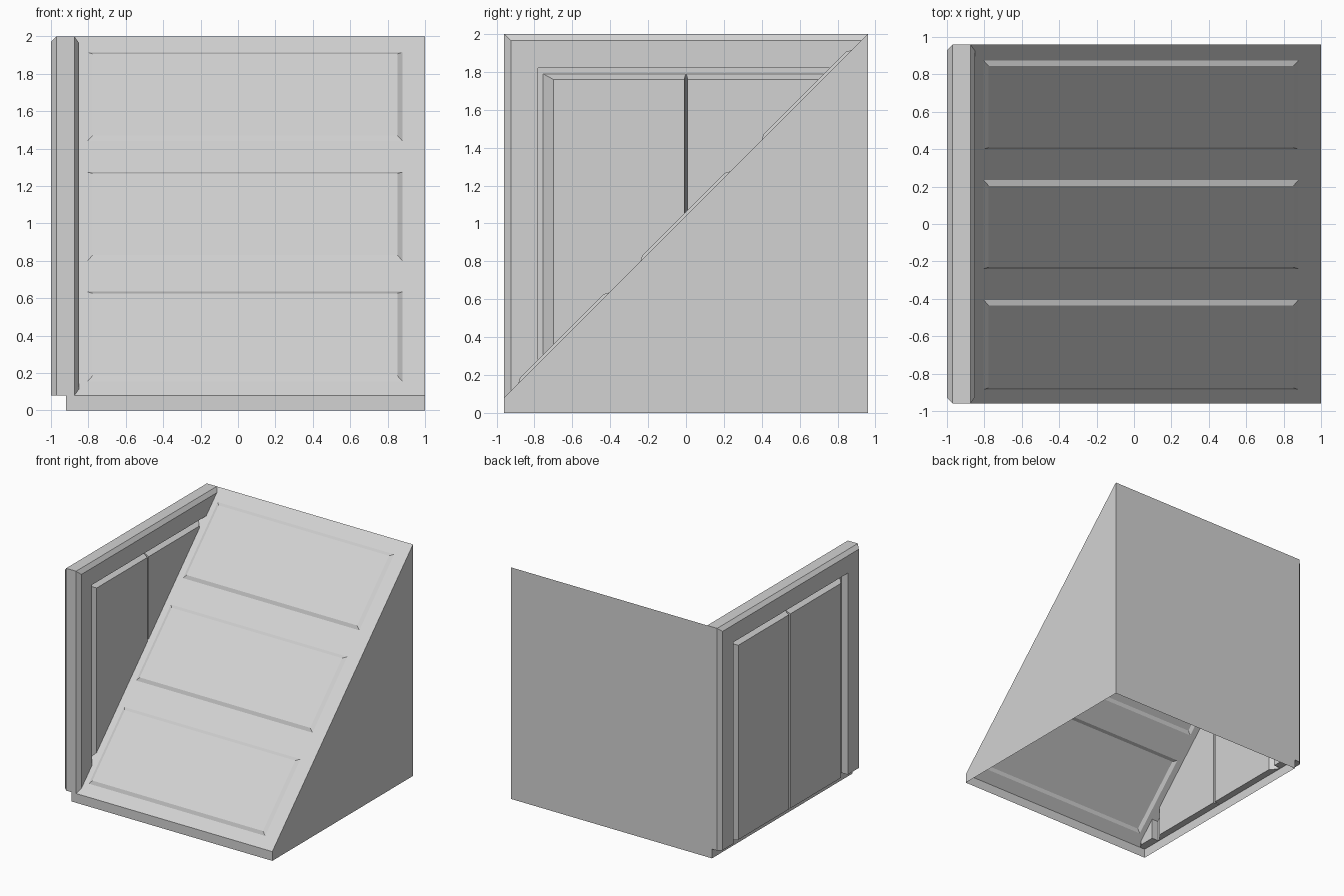
import bpy, bmesh

if "Cube" in bpy.data.objects:
    bpy.data.objects.remove(bpy.data.objects["Cube"])

grey = bpy.data.materials.new("light_grey")
grey.diffuse_color = (0.65, 0.65, 0.65, 1)
grey.use_nodes = True
grey.node_tree.nodes["Principled BSDF"].inputs["Base Color"].default_value = grey.diffuse_color


def add(name, bm, closed=True):
    if closed:
        bmesh.ops.recalc_face_normals(bm, faces=bm.faces)
    me = bpy.data.meshes.new(name)
    bm.to_mesh(me)
    bm.free()
    me.materials.append(grey)
    ob = bpy.data.objects.new(name, me)
    bpy.context.collection.objects.link(ob)
    return ob


def loft(name, rings):
    """Solid through a list of equal-length closed rings."""
    bm = bmesh.new()
    vs = [[bm.verts.new(p) for p in r] for r in rings]
    n = len(rings[0])
    for a, b in zip(vs, vs[1:]):
        for i in range(n):
            j = (i + 1) % n
            bm.faces.new((a[i], a[j], b[j], b[i]))
    bm.faces.new(vs[0])
    bm.faces.new(vs[-1])
    return add(name, bm)


def sheet(name, pts):
    bm = bmesh.new()
    bm.faces.new([bm.verts.new(p) for p in pts])
    return add(name, bm, False)


Y, L, B = 0.96, -0.92, 0.08   # half depth, left edge of shell, base height

# Sloped front with three raised bevelled panels
bm = bmesh.new()
xs = [L, -0.805, 0.88, 1]
zs = [B, 0.155, 0.635, 0.80, 1.275, 1.44, 1.915, 2]
grid = [[bm.verts.new((x, z - 1.04, z)) for x in xs] for z in zs]
raised = []
for r in range(len(zs) - 1):
    for c in range(3):
        f = bm.faces.new((grid[r][c], grid[r][c + 1], grid[r + 1][c + 1], grid[r + 1][c]))
        if r % 2 == 1 and c == 1:
            raised.append(f)
bm.normal_update()
bmesh.ops.inset_individual(bm, faces=raised, thickness=0.028, depth=0.0155, use_even_offset=True)
add("sloped_panel", bm, False)

# Thin outer shell, open underneath
sheet("front_base_strip", [(L, -Y, 0), (1, -Y, 0), (1, -Y, B), (L, -Y, B)])
sheet("left_base_strip", [(L, Y, 0), (L, -Y, 0), (L, -Y, B), (L, Y, B)])
sheet("right_side", [(1, -Y, 0), (1, Y, 0), (1, Y, 2), (1, -Y, B)])
sheet("back_wall", [(1, Y, 0), (L, Y, 0), (L, Y, 2), (1, Y, 2)])

# Door frame: chamfered profile (x, inset) swept up, across and down
profile = [(-1, 0.03), (-0.97, 0), (-0.875, 0), (-0.85, 0.035), (-0.85, 0.18), (-1, 0.18)]
loft("door_frame", [
    [(x, -Y + d, B) for x, d in profile],
    [(x, -Y + d, 2 - d) for x, d in profile],
    [(x, Y - d, 2 - d) for x, d in profile],
    [(x, Y - d, B) for x, d in profile],
])


# Recessed door core and the raised leaves on both faces
def rect(x, y0, y1, z1):
    return [(x, y0, B), (x, y1, B), (x, y1, z1), (x, y0, z1)]


loft("door_core", [rect(-0.94, -0.78, 0.78, 1.82), rect(-0.91, -0.78, 0.78, 1.82)])
for face, x0, x1 in (("outer", -0.94, -0.99), ("inner", -0.91, -0.86)):
    for side, s in (("front", -1), ("back", 1)):
        loft(f"{face}_{side}_door_leaf", [
            rect(x0, s * 0.002, s * 0.755, 1.79),
            rect(x1, s * 0.009, s * 0.70, 1.76),
        ])
